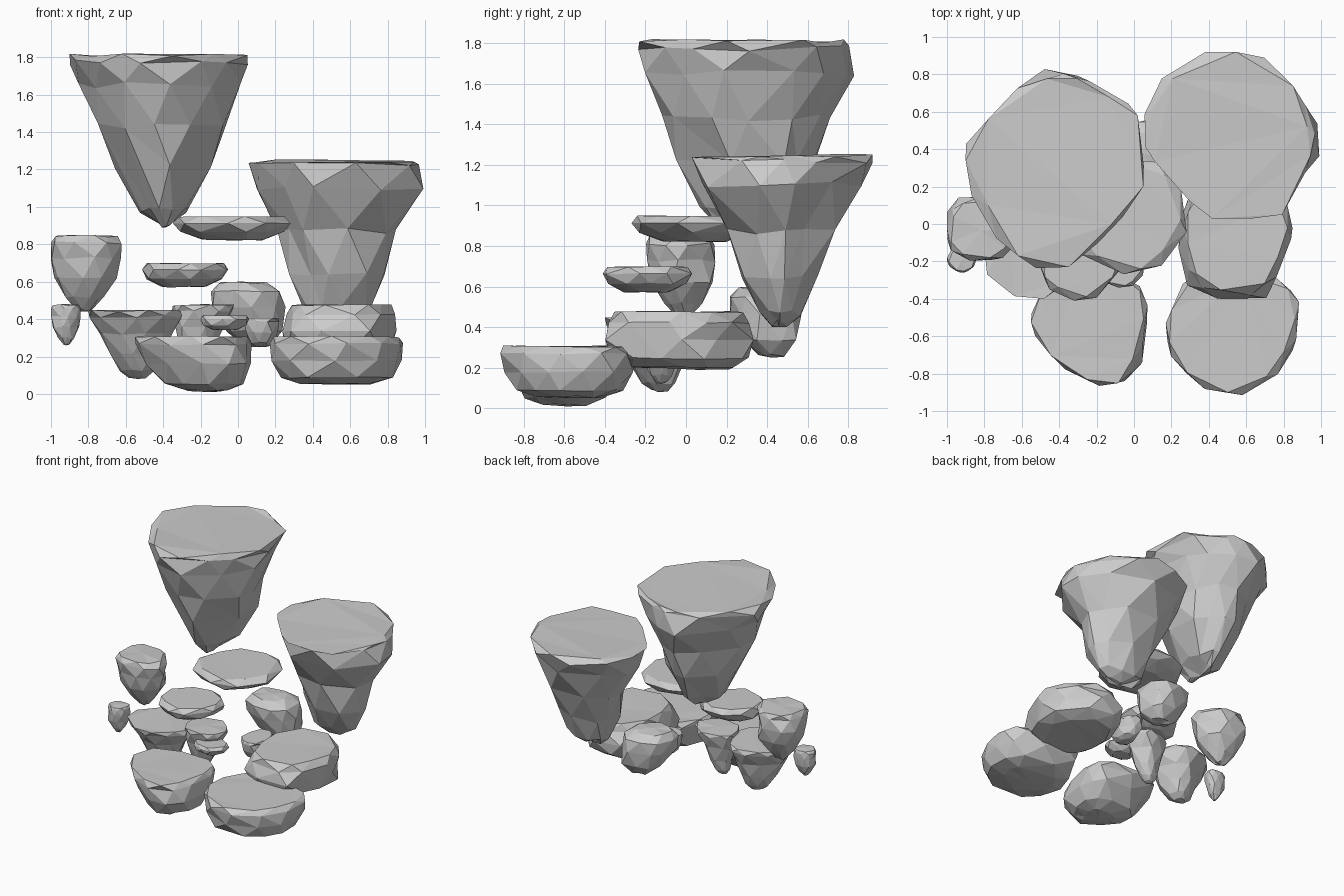
import bpy
import bmesh
import math
import random
from mathutils import Vector

cube = bpy.data.objects.get("Cube")
if cube:
    bpy.data.objects.remove(cube, do_unlink=True)

rng = random.Random(7)

# Single stone colour
stone = bpy.data.materials.new("grey stone")
stone.use_nodes = True
stone_colour = (0.6, 0.6, 0.6, 1)
stone.diffuse_color = stone_colour
stone.node_tree.nodes["Principled BSDF"].inputs["Base Color"].default_value = stone_colour

# Silhouette profiles: (depth from top to bottom, width)
SPIRE = [(0, 1), (.05, 1), (.18, .91), (.42, .7), (.66, .52), (.9, .25), (1, .06)]
WEDGE = [(0, 1), (.04, 1), (.18, .88), (.45, .6), (.72, .42), (.92, .23), (1, .08)]
CONE = [(0, 1), (.1, .98), (.35, .78), (.65, .56), (.88, .36), (1, .18)]
BULB = [(0, .88), (.1, .99), (.3, .99), (.56, .88), (.82, .54), (1, .2)]
DOME = [(0, .66), (.15, .94), (.4, 1), (.75, .76), (1, .36)]
SLAB = [(0, .9), (.28, 1), (.65, .88), (1, .52)]
BOULDER = [(0, .97), (.15, 1), (.5, .9), (.85, .68), (1, .36)]
BLOCK = [(0, .87), (.2, .95), (.5, 1), (.8, .93), (1, .72)]

# Widths of an overhanging lip on the first rings
LIP = [.9, .95, 1]


def random_outline(count=9):
    """Irregular rounded polygon, counter-clockwise."""
    points = []
    for i in range(count):
        angle = math.tau * (i + rng.uniform(-.25, .25)) / count
        points.append(Vector((math.cos(angle), math.sin(angle))) * rng.uniform(.9, 1.1))
    return points


def fit_to_unit_box(points):
    """Stretch an outline so that it fills the square from -1 to 1."""
    low = Vector((min(p.x for p in points), min(p.y for p in points)))
    high = Vector((max(p.x for p in points), max(p.y for p in points)))
    middle, half = (low + high) / 2, (high - low) / 2
    return [Vector(((p.x - middle.x) / half.x, (p.y - middle.y) / half.y)) for p in points]


def make_ring(outline, step):
    """Outline shifted half a side for each step, slightly roughened."""
    count = len(outline)
    ring = []
    for i in range(count):
        a = outline[(i + step // 2) % count]
        b = outline[(i + step // 2 + 1) % count]
        point = a.copy() if step % 2 == 0 else a.lerp(b, rng.uniform(.3, .7))
        if step > 1:
            point *= rng.uniform(.92, 1.06)
        ring.append(point)
    return fit_to_unit_box(ring)


def rock(name, x, y, z, tip, profile, outline=None, keel=(0, 0), ledge=None):
    """Chiselled rock inside the x, y, z ranges, drifting towards its tip.

    keel widens the lower part along x and y; ledge is the side of an overhang.
    """
    points = [Vector(p) for p in outline] if outline else random_outline()
    outline = fit_to_unit_box(points)
    count = len(outline)
    centre = Vector((sum(x) / 2, sum(y) / 2))
    half = Vector((x[1] - x[0], y[1] - y[0])) / 2
    height = z[1] - z[0]
    last = len(profile) - 1
    bm = bmesh.new()
    rings = []
    for step, (depth, width) in enumerate(profile):
        axis = centre.lerp(Vector(tip), depth)
        ring = []
        for p in make_ring(outline, step):
            scale = Vector((width + keel[0] * depth, width + keel[1] * depth))
            if ledge and step < len(LIP) and p.normalized().dot(Vector(ledge)) > .8:
                scale = Vector((LIP[step], LIP[step]))
            if step == 0:
                drop = rng.uniform(0, .03)
            elif step == last:
                drop = rng.uniform(-.05, 0)
            else:
                drop = rng.uniform(-.02, .02)
            px = axis.x + half.x * p.x * scale.x
            py = axis.y + half.y * p.y * scale.y
            ring.append(bm.verts.new((px, py, z[1] - height * (depth + drop))))
        rings.append(ring)

    # Chiselled sides
    for upper, lower in zip(rings, rings[1:]):
        for i in range(count):
            j = (i + 1) % count
            bm.faces.new((upper[i], lower[i], upper[j]))
            bm.faces.new((upper[j], lower[i], lower[j]))

    # Gently uneven top and blunt bottom
    for ring, level in ((rings[0], z[1]), (rings[-1], z[0])):
        middle = sum((v.co for v in ring), Vector()) / count
        peak = bm.verts.new((middle.x, middle.y, level))
        for i in range(count):
            bm.faces.new((ring[i], ring[(i + 1) % count], peak))

    bmesh.ops.recalc_face_normals(bm, faces=bm.faces[:])
    bmesh.ops.dissolve_limit(bm, angle_limit=math.radians(6),
                             verts=bm.verts[:], edges=bm.edges[:])
    bmesh.ops.triangulate(bm, faces=bm.faces[:])
    mesh = bpy.data.meshes.new(name)
    bm.to_mesh(mesh)
    bm.free()
    mesh.materials.append(stone)
    bpy.context.collection.objects.link(bpy.data.objects.new(name, mesh))


# Tall floating spires
rock("tall_right_spire", (-.9, .05), (-.23, .83), (.89, 1.82), (-.39, .29), SPIRE,
     [(.05, .2), (.02, .58), (-.1, .72), (-.29, .83), (-.47, .83), (-.78, .56),
      (-.9, .34), (-.78, .1), (-.62, -.17), (-.35, -.23), (-.12, 0)],
     keel=(.03, .19), ledge=(.2, .98))
rock("tall_left_spire", (.06, .99), (.03, .92), (.4, 1.26), (.53, .46), WEDGE,
     [(1, .36), (.98, .53), (.86, .74), (.55, .92), (.21, .78), (.1, .62),
      (.06, .42), (.25, .2), (.42, .04), (.8, .06)], keel=(.18, 0), ledge=(1, 0))

# Broad boulders at the front and left
rock("front_right_boulder", (-.56, .06), (-.86, -.27), (.01, .31), (-.17, -.6), BOULDER,
     [(.06, -.5), (.04, -.35), (-.05, -.28), (-.3, -.27), (-.5, -.35), (-.56, -.52),
      (-.45, -.7), (-.25, -.83), (-.08, -.85), (0, -.72)])
rock("front_left_boulder", (.18, .87), (-.91, -.26), (.05, .31), (.53, -.57), BOULDER,
     [(.88, -.5), (.84, -.33), (.6, -.25), (.3, -.27), (.18, -.45), (.17, -.63),
      (.27, -.8), (.5, -.91), (.72, -.82), (.82, -.68)], keel=(.22, .15))
rock("left_boulder", (.25, .86), (-.4, .33), (.19, .48), (.53, -.03), BLOCK,
     [(.86, -.02), (.8, .15), (.6, .33), (.38, .28), (.25, .08), (.25, -.12),
      (.3, -.3), (.45, -.4), (.72, -.36), (.8, -.2)])

# Flat floating stepping stones
rock("upper_slab", (-.35, .28), (-.27, .34), (.82, .95), (-.03, .04), SLAB)
rock("middle_slab", (-.51, -.05), (-.41, .03), (.57, .7), (-.29, -.19), SLAB)
rock("tiny_slab", (-.2, .06), (-.34, -.12), (.34, .42), (-.07, -.23), SLAB)

# Small hanging rocks
rock("right_bulb", (-1, -.62), (-.2, .14), (.44, .85), (-.82, -.01), BULB)
rock("tiny_right_bulb", (-1, -.84), (-.26, -.12), (.26, .48), (-.92, -.19), BULB)
rock("right_cone", (-.8, -.3), (-.4, .06), (.08, .45), (-.54, -.13), CONE)
rock("back_bulb", (-.17, .22), (.2, .55), (.25, .6), (.11, .42), DOME)
rock("centre_cone", (-.35, -.02), (-.26, .02), (.12, .48), (-.24, -.12), CONE)
rock("centre_pebble", (.03, .22), (-.07, .2), (.25, .41), (.13, .06), BOULDER)
